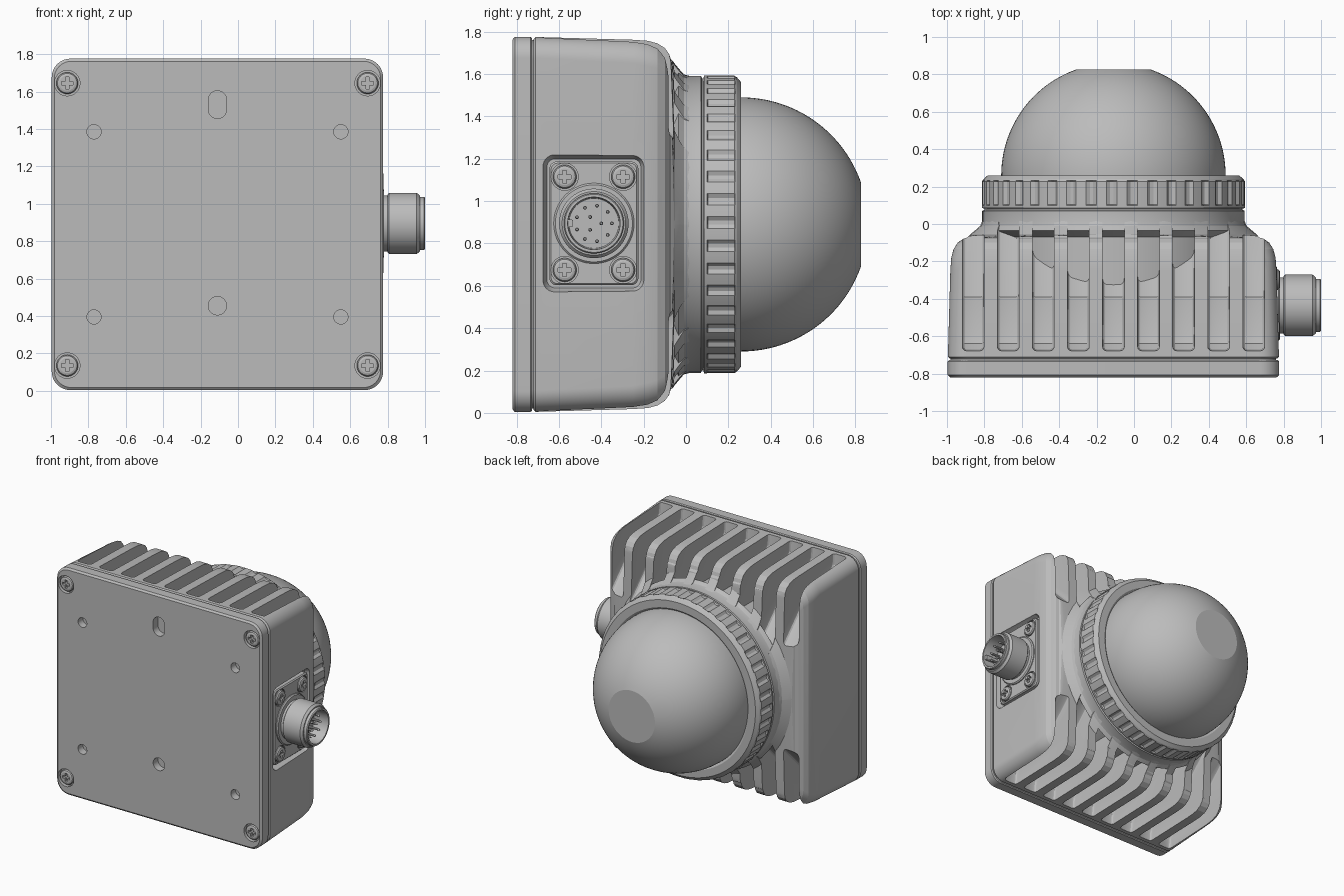
import bpy, bmesh
from math import pi, sin, cos, acos
from mathutils import Vector, Matrix

if bpy.data.objects.get("Cube"):
    bpy.data.objects.remove(bpy.data.objects["Cube"], do_unlink=True)

GREY = (0.5, 0.5, 0.5, 1)
mat = bpy.data.materials.new("housing_grey")
mat.use_nodes = True
mat.diffuse_color = GREY
mat.node_tree.nodes["Principled BSDF"].inputs["Base Color"].default_value = GREY

CX, CZ = -0.11, 0.89
FRONT, RIGHT = pi, -pi / 2       # turn parts built along +y to face -y or +x


def circle(y, r, n=64):
    return [Vector((r * cos(2 * pi * i / n), y, r * sin(2 * pi * i / n))) for i in range(n)]


def rounded(y, w, h, r, n=12):
    pts = []
    for q, (sx, sz) in enumerate([(1, 1), (-1, 1), (-1, -1), (1, -1)]):
        for i in range(n + 1):
            a = (q + i / n) * pi / 2
            pts.append(Vector((sx * (w - r) + r * cos(a), y, sz * (h - r) + r * sin(a))))
    return pts


def to_object(name, bm, loc, rot=0):
    bmesh.ops.remove_doubles(bm, verts=bm.verts, dist=1e-5)
    bmesh.ops.recalc_face_normals(bm, faces=bm.faces)
    bm.transform(Matrix.Translation(loc) @ Matrix.Rotation(rot, 4, 'Z'))
    mesh = bpy.data.meshes.new(name)
    bm.to_mesh(mesh)
    bm.free()
    mesh.materials.append(mat)
    ob = bpy.data.objects.new(name, mesh)
    bpy.context.collection.objects.link(ob)
    return ob


def loft(name, rings, loc=(CX, 0, CZ), rot=0):
    bm = bmesh.new()
    rows = [[bm.verts.new(p) for p in ring] for ring in rings]
    n = len(rows[0])
    for a, b in zip(rows, rows[1:]):
        for i in range(n):
            bm.faces.new((a[i], a[(i + 1) % n], b[(i + 1) % n], b[i]))
    bm.faces.new(rows[0])
    bm.faces.new(rows[-1])
    return to_object(name, bm, loc, rot)


def lathe(name, profile, loc=(CX, 0, CZ), rot=0, n=64):
    return loft(name, [circle(y, r, n) for y, r in profile], loc, rot)


def apply_all(ob):
    bpy.context.view_layer.update()
    deps = bpy.context.evaluated_depsgraph_get()
    ob_mesh = bpy.data.meshes.new_from_object(ob.evaluated_get(deps))
    ob.modifiers.clear()
    ob.data = ob_mesh


def cut(ob, cutters):
    for c in cutters:
        m = ob.modifiers.new("cut", 'BOOLEAN')
        m.operation, m.solver, m.object = 'DIFFERENCE', 'EXACT', c
    apply_all(ob)
    for c in cutters:
        bpy.data.objects.remove(c, do_unlink=True)


def slot_cutter(x, side):
    # Cooling slot: flat floor along the top, then a 45 degree run to the dome
    prof = [(-0.69, 1.0), (-0.67, 0.80), (-0.64, 0.755), (-0.59, 0.74),
            (-0.39, 0.735), (0.05, 0.295), (0.05, 1.0)]
    bm = bmesh.new()
    face = bm.faces.new([bm.verts.new((x - 0.058, y, z * side)) for y, z in prof])
    out = bmesh.ops.extrude_face_region(bm, geom=[face])
    bmesh.ops.translate(bm, vec=(0.116, 0, 0),
                        verts=[v for v in out["geom"] if isinstance(v, bmesh.types.BMVert)])
    bmesh.ops.recalc_face_normals(bm, faces=bm.faces)
    edges = [e for e in bm.edges if abs(e.verts[0].co.x - e.verts[1].co.x) < 1e-4
             and min(abs(v.co.z) for v in e.verts) < 0.99]
    bmesh.ops.bevel(bm, geom=edges, offset=0.022, segments=3, profile=0.5, affect='EDGES')
    return to_object("slot_cutter", bm, (CX, 0, CZ))


# Housing: rounded box that flares into a round neck
sections = [(-0.72, 0.875, 0.10), (-0.71, 0.885, 0.10), (-0.25, 0.872, 0.11),
            (-0.18, 0.867, 0.12), (-0.135, 0.855, 0.12), (-0.10, 0.833, 0.12),
            (-0.08, 0.805, 0.13), (-0.072, 0.78, 0.14), (-0.055, 0.765, 0.764),
            (-0.03, 0.735, 0.734), (-0.01, 0.712, 0.711), (0.02, 0.70, 0.699)]
housing = loft("housing", [rounded(y, h, h, r) for y, h, r in sections])
cutters = [slot_cutter((i - 4) * 0.1875, s) for i in range(9) for s in (1, -1)]
PORT = Vector((0, -0.435, 0.895))
cutters.append(loft("port_cutter", [rounded(0.725, 0.222, 0.305, 0.04),
                                    rounded(0.745, 0.232, 0.315, 0.05),
                                    rounded(0.80, 0.248, 0.332, 0.06)], PORT, RIGHT))
cut(housing, cutters)

# Neck under the dome, seen through the slots
lathe("neck", [(-0.45, 0.67), (-0.07, 0.67), (-0.035, 0.728), (-0.01, 0.708),
               (0.015, 0.702), (0.07, 0.702), (0.076, 0.69), (0.10, 0.69)], n=96)

# Knurled clamp ring
def knurl(y, r, depth=0.0):
    ring = circle(y, r, 240)
    for i, p in enumerate(ring):
        if i % 6 < 2:
            p.x *= 1 - depth
            p.z *= 1 - depth
    return ring


loft("clamp_ring", [knurl(0.082, 0.69), knurl(0.086, 0.703), knurl(0.10, 0.703),
                    knurl(0.105, 0.703, 0.018), knurl(0.228, 0.703, 0.018),
                    knurl(0.232, 0.700), knurl(0.24, 0.695), knurl(0.26, 0.672),
                    knurl(0.26, 0.615), knurl(0.25, 0.60)])

# Dome with a flat tip
end = acos(0.2 / 0.6)
lathe("dome", [(0.2, 0.6)] + [(0.26 + 0.6 * sin(end * i / 24), 0.6 * cos(end * i / 24))
                              for i in range(25)], n=96)

# Front cover plate, with a thin seam behind it
loft("seam", [rounded(-0.74, 0.87, 0.87, 0.09), rounded(-0.70, 0.87, 0.87, 0.09)])
plate = loft("front_plate", [rounded(-0.82, 0.872, 0.872, 0.09), rounded(-0.812, 0.882, 0.882, 0.10),
                             rounded(-0.808, 0.886, 0.886, 0.10), rounded(-0.735, 0.886, 0.886, 0.10),
                             rounded(-0.728, 0.88, 0.88, 0.10)])
corners = [(sx, sz) for sx in (1, -1) for sz in (1, -1)]


def hole(x, z, r, depth=0.06):
    return lathe("hole_cutter", [(-0.9, r), (-0.82 + depth, r)], (CX + x, 0, CZ + z), n=32)


holes = [hole(sx * 0.803, sz * 0.755, 0.068, 0.03) for sx, sz in corners]
holes += [hole(sx * 0.66, sz * 0.495, 0.038) for sx, sz in corners]
holes.append(hole(0, -0.435, 0.049))
holes.append(loft("slot_hole_cutter", [rounded(y, 0.049, 0.074, 0.0489) for y in (-0.9, -0.76)],
                  (CX, 0, CZ + 0.64)))
cut(plate, holes)


# Cross-head screws
def screw(name, loc, rot, r):
    head = lathe(name, [(-0.02, r), (0.012, r), (0.02, r * 0.9), (0.024, r * 0.7)], loc, rot, 32)
    a, b = r * 0.55, r * 0.17
    cut(head, [loft("cross_cutter", [rounded(y, w, h, 0.002, 2) for y in (0.004, 0.05)], loc, rot)
               for w, h in ((a, b), (b, a))])


for sx, sz in corners:
    screw("cover_screw", (CX + sx * 0.803, -0.795, CZ + sz * 0.755), FRONT, 0.058)
    screw("connector_screw", (0.755, PORT.y + sx * 0.138, PORT.z + sz * 0.22), RIGHT, 0.056)

# Connector flange with countersunk screw seats
flange = loft("connector_flange", [rounded(0.71, 0.21, 0.292, 0.035), rounded(0.757, 0.21, 0.292, 0.035),
                                   rounded(0.765, 0.202, 0.284, 0.03)], PORT, RIGHT)
cut(flange, [lathe("seat_cutter", [(0.75, 0.064), (0.82, 0.064)],
                   PORT + Vector((0, sx * 0.138, sz * 0.22)), RIGHT, 32) for sx, sz in corners])

# Round connector: base collar, hollow barrel and pins
lathe("connector_collar", [(0.74, 0.19), (0.772, 0.19), (0.78, 0.182)], PORT, RIGHT)
lathe("connector_barrel", [(0.75, 0.15), (0.80, 0.15), (0.80, 0.155), (0.808, 0.164), (0.955, 0.164),
                           (0.972, 0.15), (0.972, 0.142), (0.994, 0.142), (1.0, 0.137),
                           (1.0, 0.124), (0.88, 0.118)], PORT, RIGHT)
for count, radius in ((9, 0.085), (3, 0.035)):
    for i in range(count):
        a = 2 * pi * i / count
        lathe("connector_pin", [(0.87, 0.009), (0.955, 0.009), (0.965, 0.005)],
              PORT + Vector((0, radius * cos(a), radius * sin(a))), RIGHT, 10)
loft("connector_key", [rounded(y, 0.014, 0.018, 0.008, 4) for y in (0.87, 0.985)],
     PORT + Vector((0, -0.112, 0)), RIGHT)

# Smooth shading with crisp edges
bpy.ops.object.select_all(action='DESELECT')
for ob in bpy.context.collection.objects:
    if ob.type == 'MESH' and mat.name in ob.data.materials:
        ob.select_set(True)
        bpy.context.view_layer.objects.active = ob
bpy.ops.object.shade_smooth_by_angle(angle=0.27)
